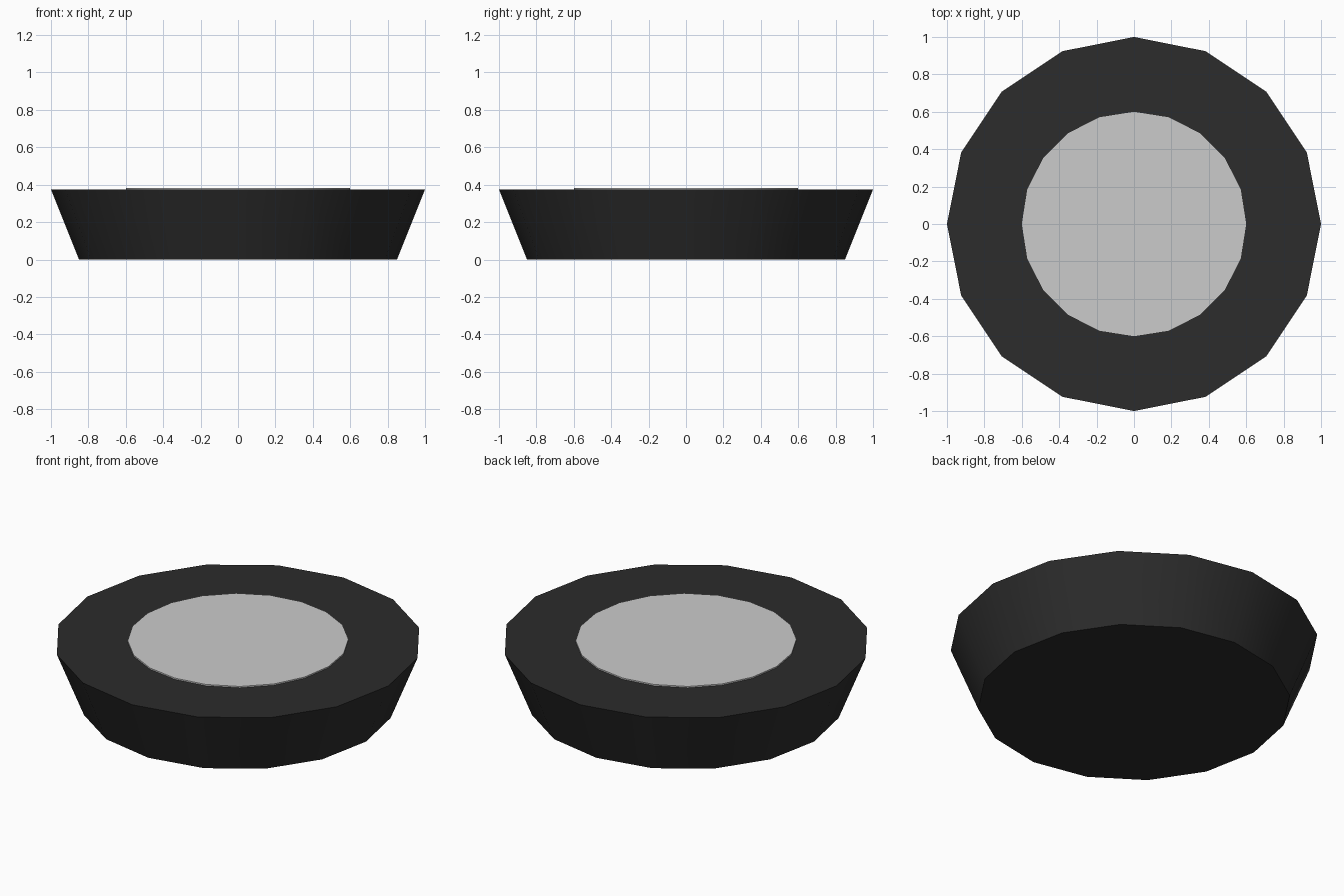
import bpy
import math

if "Cube" in bpy.data.objects:
    bpy.data.objects.remove(bpy.data.objects["Cube"])


def tapered_disc(name, sides, r_bottom, r_top, z0, z1):
    bpy.ops.mesh.primitive_cone_add(vertices=sides, radius1=r_bottom, radius2=r_top,
                                    depth=z1 - z0, location=(0, 0, (z0 + z1) / 2))
    obj = bpy.context.object
    obj.name = name
    bpy.ops.object.shade_smooth_by_angle(angle=math.radians(30))
    return obj


# Dark flared body, 16 sides
body = tapered_disc("body", 16, 0.85, 1.0, 0.0, 0.375)
dark = bpy.data.materials.new("dark_rubber")
dark.diffuse_color = (0.025, 0.025, 0.025, 1)
dark.use_nodes = True
dark.node_tree.nodes["Principled BSDF"].inputs["Base Color"].default_value = dark.diffuse_color
body.data.materials.append(dark)

# Thin grey disc on top, 20 sides, slightly sunk into the body
tapered_disc("top_disc", 20, 0.6, 0.6, 0.365, 0.383)
